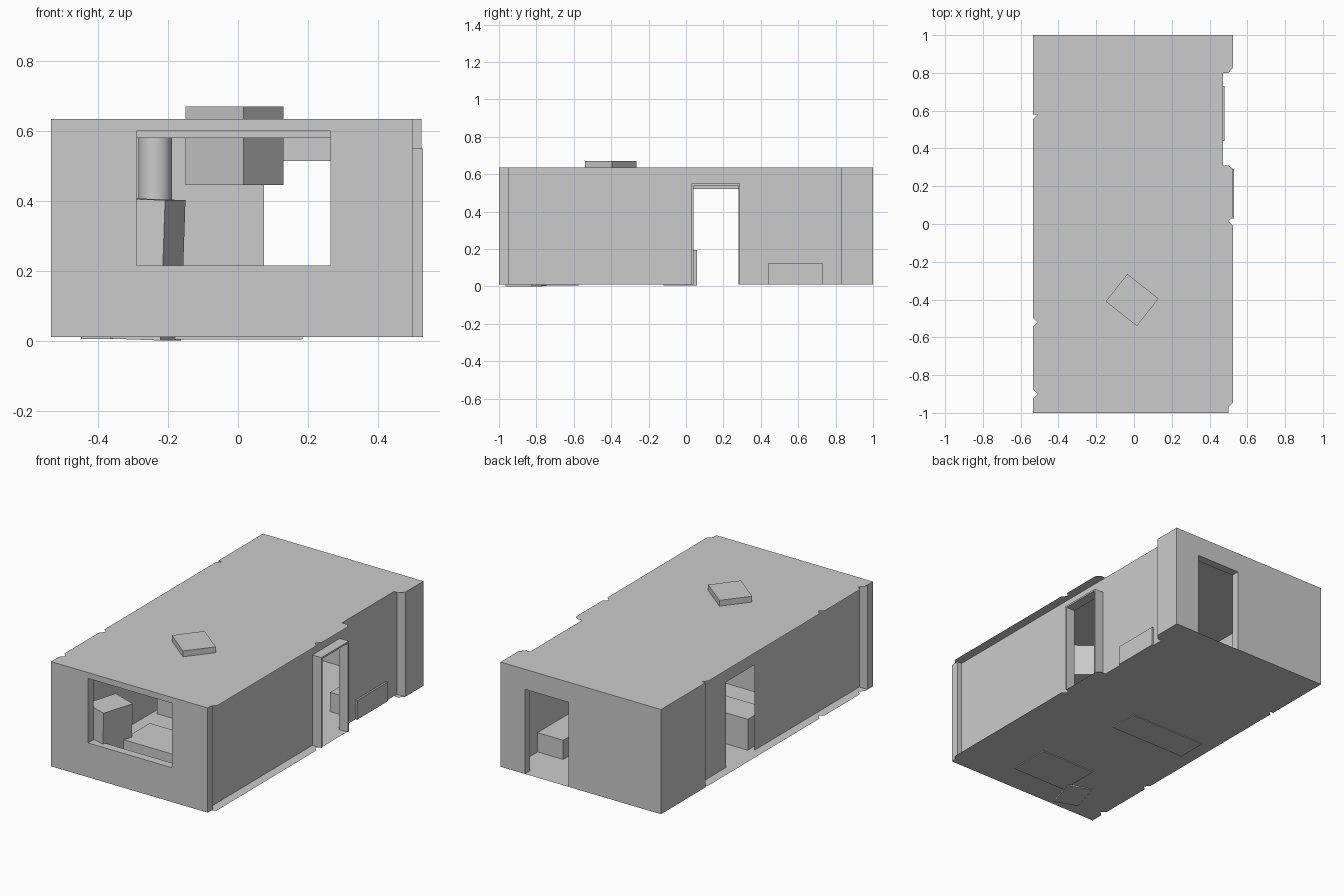
import bpy, bmesh, math

if "Cube" in bpy.data.objects:
    bpy.data.objects.remove(bpy.data.objects["Cube"])

FLOOR, CEIL = 0.01, 0.635


def new_object(name, bm):
    mesh = bpy.data.meshes.new(name)
    bm.normal_update()
    bm.to_mesh(mesh)
    bm.free()
    ob = bpy.data.objects.new(name, mesh)
    bpy.context.collection.objects.link(ob)
    return ob


def block(name, x, y, z, turn=0.0, tilt=0.0):
    bm = bmesh.new()
    bmesh.ops.create_cube(bm, size=1)
    bmesh.ops.scale(bm, verts=bm.verts, vec=(x[1] - x[0], y[1] - y[0], z[1] - z[0]))
    ob = new_object(name, bm)
    ob.location = [(a + b) / 2 for a, b in (x, y, z)]
    ob.rotation_euler = (0, math.radians(tilt), math.radians(turn))
    return ob


def panel(name, axis, at, span, hole=None, thick=0.0):
    """Upright wall across x or y, with an optional (u0, u1, z0, z1) opening."""
    us, zs = list(span), [FLOOR, CEIL]
    if hole:
        us = [span[0], hole[0], hole[1], span[1]]
        zs = sorted({FLOOR, hole[2], hole[3], CEIL})
    bm = bmesh.new()
    grid = [[bm.verts.new((u, at, z) if axis == 'x' else (at, u, z)) for z in zs] for u in us]
    for i in range(len(us) - 1):
        for j in range(len(zs) - 1):
            if hole and us[i] == hole[0] and zs[j] == hole[2]:
                continue
            bm.faces.new((grid[i][j], grid[i + 1][j], grid[i + 1][j + 1], grid[i][j + 1]))
    loose = [v for v in bm.verts if not v.link_faces]
    bmesh.ops.delete(bm, geom=loose, context='VERTS')
    ob = new_object(name, bm)
    if thick:
        mod = ob.modifiers.new("thickness", 'SOLIDIFY')
        mod.thickness, mod.offset = thick, 0
    return ob


def slab(name, z):
    # room outline with the small gaps where wall pieces meet
    pts = [(-0.535, -1), (0.5, -1), (0.5, -0.97), (0.525, -0.945),
           (0.525, -0.01), (0.5, 0.015), (0.525, 0.04), (0.525, 0.29),
           (0.5, 0.31), (0.47, 0.31), (0.47, 0.80), (0.5, 0.80),
           (0.525, 0.83), (0.525, 1), (-0.535, 1)]
    for y in (0.58, -0.52, -0.90):
        pts += [(-0.535, y + 0.025), (-0.51, y), (-0.535, y - 0.025)]
    bm = bmesh.new()
    bm.faces.new([bm.verts.new((x, y, z)) for x, y in pts])
    return new_object(name, bm)


# shell
slab("floor", FLOOR)
slab("ceiling", CEIL)
panel("front_wall", 'x', -0.975, (-0.535, 0.50), (-0.29, 0.265, 0.215, 0.60), 0.05)
panel("back_wall", 'x', 0.975, (-0.535, 0.525), (0.075, 0.365, FLOOR, 0.515), 0.05)
panel("right_wall", 'y', 0.47, (-0.95, 0.83), (0.04, 0.28, FLOOR, 0.545))
panel("left_wall", 'y', -0.48, (-0.95, 0.58), (0.04, 0.31, FLOOR, 0.52))
block("back_right_pier", (0.47, 0.525), (0.83, 0.95), (FLOOR, CEIL))
block("back_left_pier", (-0.535, -0.48), (0.58, 0.95), (FLOOR, CEIL))

# right door lining, standing proud of the wall
for side, y in (("front", 0.03), ("back", 0.28)):
    block("door_jamb_" + side, (0.47, 0.53), (y, y + 0.01), (FLOOR, 0.55))
block("door_head", (0.47, 0.53), (0.04, 0.28), (0.54, 0.55))

# rail across the top of the window
block("window_rail", (-0.29, 0.265), (-0.965, -0.955), (0.58, 0.60))

# furniture
block("ceiling_box", (-0.115, 0.095), (-0.495, -0.31), (0.445, 0.67), turn=-38.3)
block("tall_cabinet", (-0.333, -0.183), (-0.95, -0.75), (0.003, 0.405), turn=-17, tilt=2)
block("low_table", (-0.18, 0.185), (-0.83, -0.575), (0.004, 0.20))
block("bench", (-0.45, 0.055), (-0.12, 0.06), (0.005, 0.195))
block("wall_unit", (0.30, 0.48), (0.44, 0.73), (FLOOR, 0.125))

# round hanging fixture
bpy.ops.mesh.primitive_cylinder_add(vertices=32, radius=0.048, depth=0.22, location=(-0.237, -0.3, 0.51))
bpy.context.object.name = "round_fixture"
bpy.ops.object.shade_smooth_by_angle()

# settle the lowest corner on the ground
bpy.context.view_layer.update()
low = min((o.matrix_world @ v.co).z for o in bpy.data.objects for v in o.data.vertices)
if low < 0:
    bpy.data.objects["tall_cabinet"].location.z -= low
